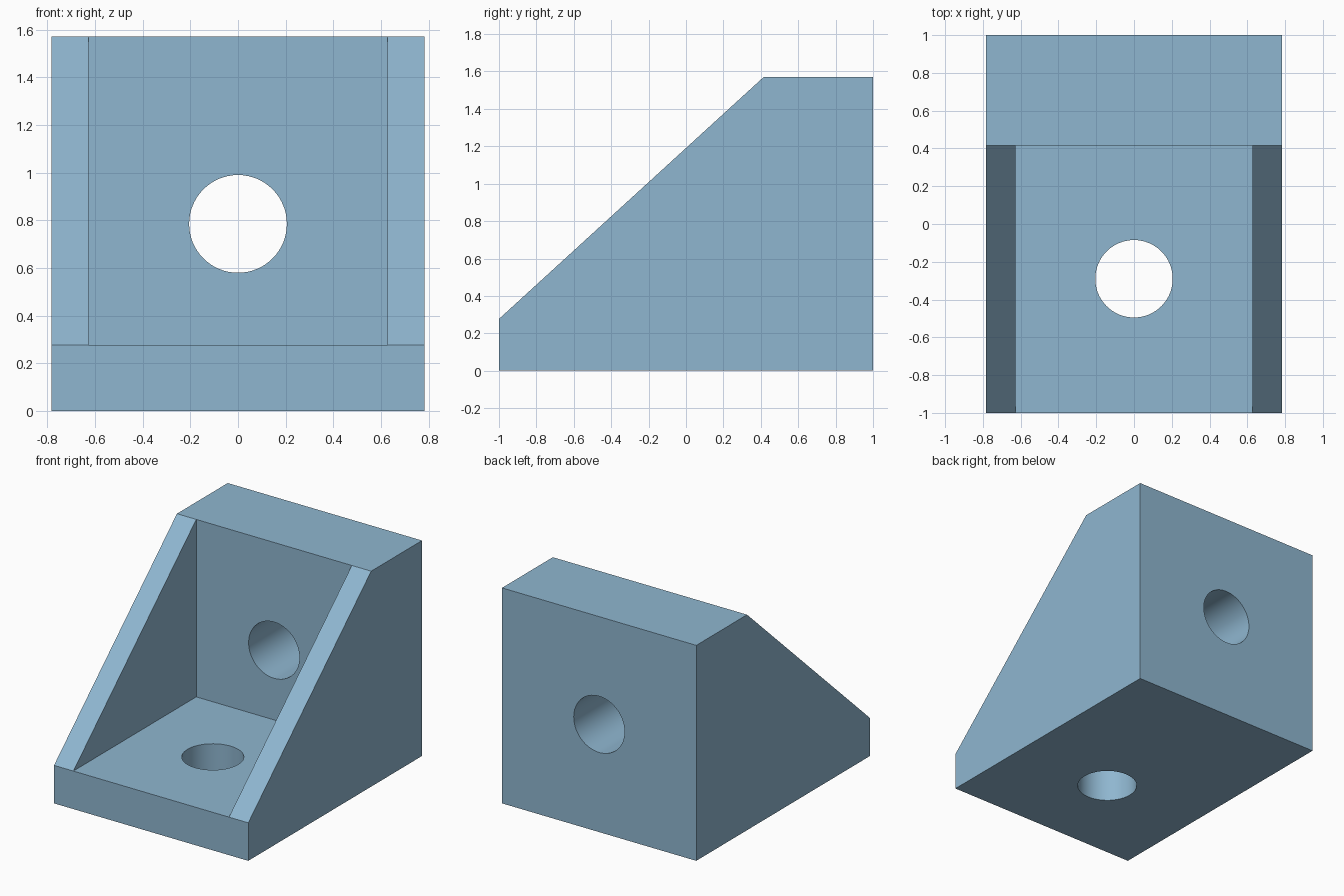
import bpy, bmesh, math

if "Cube" in bpy.data.objects:
    bpy.data.objects.remove(bpy.data.objects["Cube"])

W, WI = 0.783, 0.627          # outer and inner half widths
H, BASE, WALL = 1.57, 0.277, 0.415
HOLE_R = 0.205

blue = bpy.data.materials.new("steel blue")
blue.diffuse_color = (0.275, 0.47, 0.63, 1)
blue.use_nodes = True
blue.node_tree.nodes["Principled BSDF"].inputs["Base Color"].default_value = blue.diffuse_color

# Bracket body: side profile at each outer side, triangular pocket between cheeks
outer = [(-1, 0), (1, 0), (1, H), (WALL, H), (-1, BASE)]
pocket = [(-1, BASE), (WALL, BASE), (WALL, H)]
bm = bmesh.new()


def ring(x, pts):
    return [bm.verts.new((x, y, z)) for y, z in pts]


ol, orr = ring(-W, outer), ring(W, outer)
il, ir = ring(-WI, pocket), ring(WI, pocket)
faces = [ol, orr, il, ir]                                    # cheek sides
faces += [[ol[i], ol[i + 1], orr[i + 1], orr[i]] for i in (0, 1)]   # bottom, back
faces.append([ol[2], ol[3], il[2], ir[2], orr[3], orr[2]])   # top
faces.append([ol[4], ol[0], orr[0], orr[4], ir[0], il[0]])   # front lip
faces += [[o[3], o[4], i[0], i[2]] for o, i in ((ol, il), (orr, ir))]  # slopes
faces += [[il[i], il[i + 1], ir[i + 1], ir[i]] for i in (0, 1)]     # pocket floor, wall
for f in faces:
    bm.faces.new(f)
bmesh.ops.recalc_face_normals(bm, faces=bm.faces)
mesh = bpy.data.meshes.new("corner_bracket")
bm.to_mesh(mesh)
bm.free()
mesh.materials.append(blue)
bracket = bpy.data.objects.new("corner_bracket", mesh)
bpy.context.collection.objects.link(bracket)


# Screw holes through the base and the back wall
def drill(name, loc, rot):
    bpy.ops.mesh.primitive_cylinder_add(vertices=64, radius=HOLE_R, depth=0.9,
                                        location=loc, rotation=rot)
    cutter = bpy.context.object
    cutter.name = name
    cutter.hide_render = True
    cutter.data.materials.append(blue)
    mod = bracket.modifiers.new(name, 'BOOLEAN')
    mod.operation = 'DIFFERENCE'
    mod.solver = 'EXACT'
    mod.object = cutter
    bpy.context.view_layer.objects.active = bracket
    bpy.ops.object.modifier_apply(modifier=name)
    bpy.data.objects.remove(cutter)


drill("base_hole", (0, -0.29, 0.1), (0, 0, 0))
drill("wall_hole", (0, 0.7, 0.785), (math.pi / 2, 0, 0))

bpy.ops.object.select_all(action='DESELECT')
bracket.select_set(True)
bpy.context.view_layer.objects.active = bracket
bpy.ops.object.shade_smooth_by_angle(angle=math.radians(30))
